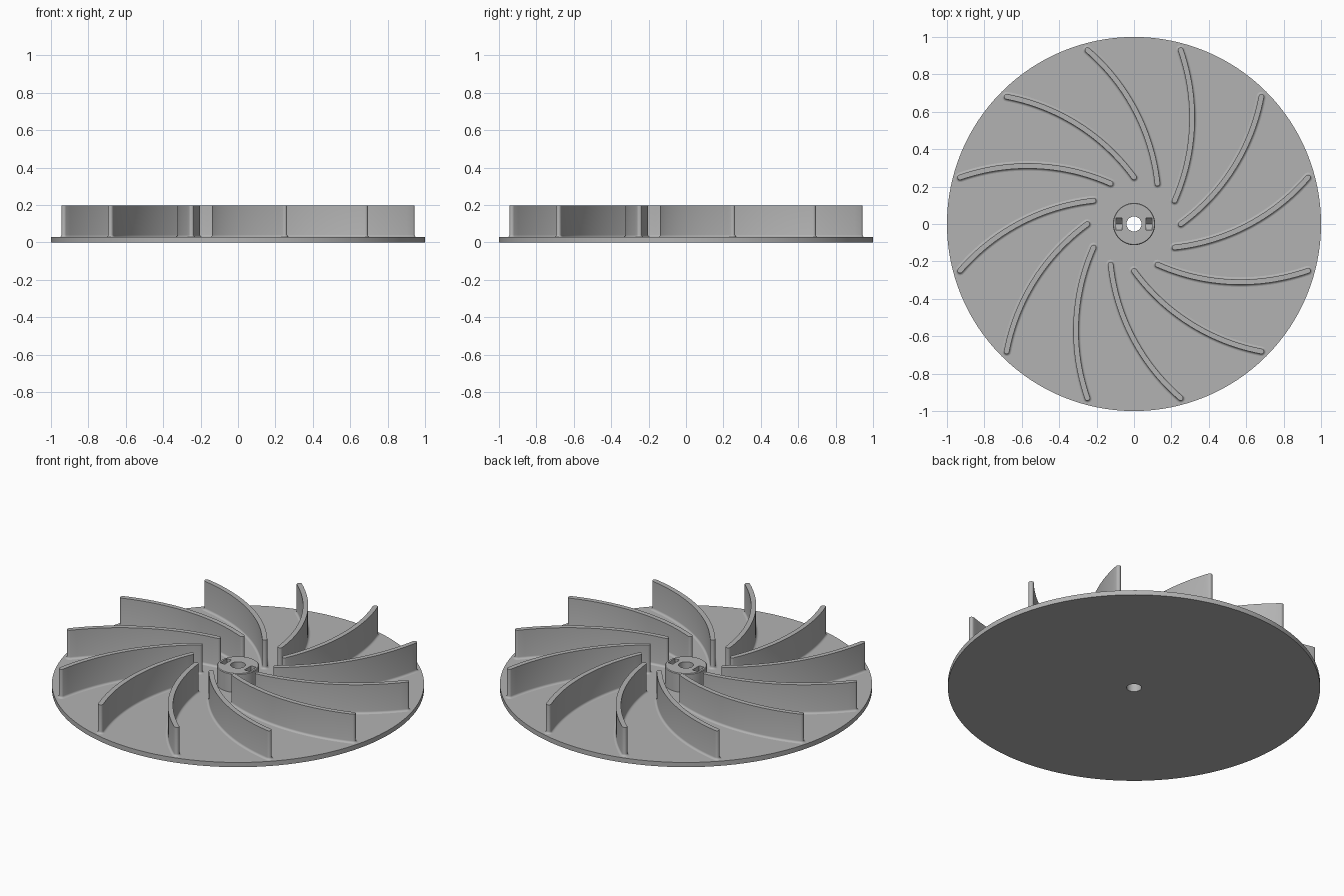
import bpy, bmesh
from math import sin, cos, pi, radians, atan2, asin
from mathutils import Vector, Matrix

if "Cube" in bpy.data.objects:
    bpy.data.objects.remove(bpy.data.objects["Cube"])

BLADES = 12
DISK_TOP, HUB_TOP, BLADE_TOP = 0.028, 0.14, 0.198
BORE = 0.04

grey = bpy.data.materials.new("plain grey")
grey.use_nodes = True
grey.diffuse_color = (0.45, 0.45, 0.45, 1)
grey.node_tree.nodes["Principled BSDF"].inputs["Base Color"].default_value = (0.45, 0.45, 0.45, 1)


def make_object(name, bm):
    bmesh.ops.recalc_face_normals(bm, faces=bm.faces)
    mesh = bpy.data.meshes.new(name)
    bm.to_mesh(mesh)
    bm.free()
    mesh.materials.append(grey)
    obj = bpy.data.objects.new(name, mesh)
    bpy.context.collection.objects.link(obj)
    return obj


def smooth(obj):
    bpy.ops.object.select_all(action="DESELECT")
    obj.select_set(True)
    bpy.context.view_layer.objects.active = obj
    bpy.ops.object.shade_smooth_by_angle(angle=radians(30))


def ring(name, profile, steps=128):
    """Turn a closed (radius, z) profile around the z axis."""
    bm = bmesh.new()
    verts = [bm.verts.new((r, 0, z)) for r, z in profile]
    edges = [bm.edges.new((v, verts[i - 1])) for i, v in enumerate(verts)]
    bmesh.ops.spin(bm, geom=verts + edges, cent=(0, 0, 0), axis=(0, 0, 1),
                   angle=2 * pi, steps=steps)
    bmesh.ops.remove_doubles(bm, verts=bm.verts, dist=0.0001)
    return make_object(name, bm)


def prism(name, outline, x0, x1):
    """Extrude a (y, z) outline along x."""
    bm = bmesh.new()
    face = bm.faces.new([bm.verts.new((x0, y, z)) for y, z in outline])
    new = bmesh.ops.extrude_face_region(bm, geom=[face])["geom"]
    bmesh.ops.translate(bm, vec=(x1 - x0, 0, 0),
                        verts=[v for v in new if isinstance(v, bmesh.types.BMVert)])
    return make_object(name, bm)


# Base disk and hub, both with the shaft bore
smooth(ring("base_disk", [(BORE, 0), (1, 0), (1, DISK_TOP), (BORE, DISK_TOP)]))
hub = ring("hub", [(BORE, DISK_TOP - 0.005), (0.113, DISK_TOP - 0.005),
                   (0.113, HUB_TOP - 0.004), (0.109, HUB_TOP), (BORE, HUB_TOP)], 64)

# Two V-bottomed pockets in the hub
pocket = [(-0.032, HUB_TOP + 0.02), (-0.032, HUB_TOP - 0.02), (0, HUB_TOP - 0.052),
          (0.032, HUB_TOP - 0.02), (0.032, HUB_TOP + 0.02)]
for side, name in ((1, "left"), (-1, "right")):
    cutter = prism(name + "_pocket_cutter", pocket, side * 0.064, side * 0.096)
    cutter.hide_render = True
    cutter.hide_set(True)
    cutter.display_type = "WIRE"
    cut = hub.modifiers.new(name + "_pocket", "BOOLEAN")
    cut.object = cutter
    cut.solver = "EXACT"
smooth(hub)

# Blade centre line: an arc from the inner to the outer end
start = Vector((0.25, 0))
end = Vector((cos(pi / 4), sin(pi / 4))) * 0.963
chord = end - start
bulge = 0.077
radius = chord.length ** 2 / (8 * bulge) + bulge / 2
right = Vector((chord.y, -chord.x)).normalized()
centre = (start + end) / 2 + right * (bulge - radius)
half = asin(chord.length / 2 / radius)
middle = atan2(right.y, right.x)


def blade_outline(width, arc_steps=24, cap_steps=8):
    """Rounded strip of the given half width along the arc."""
    angles = [middle - half + 2 * half * i / arc_steps for i in range(arc_steps + 1)]
    def at(a, r):
        return centre + Vector((cos(a), sin(a))) * r
    def cap(a, turn):
        return [at(a, radius) + Vector((cos(a + turn + pi * i / cap_steps),
                                        sin(a + turn + pi * i / cap_steps))) * width
                for i in range(1, cap_steps)]
    outer = [at(a, radius + width) for a in angles]
    inner = [at(a, radius - width) for a in reversed(angles)]
    return outer + cap(angles[-1], 0) + inner + cap(angles[0], pi)


def blade_mesh():
    bm = bmesh.new()
    thick, fillet = 0.014, 0.012
    # Sections: buried foot, quarter-round fillet, straight wall
    levels = [(DISK_TOP - 0.005, thick + fillet)]
    for i in range(5):
        t = pi / 2 * i / 4
        levels.append((DISK_TOP + fillet * (1 - cos(t)), thick + fillet * (1 - sin(t))))
    levels.append((BLADE_TOP, thick))
    loops = [[bm.verts.new((p.x, p.y, z)) for p in blade_outline(w)] for z, w in levels]
    for low, high in zip(loops, loops[1:]):
        for i in range(len(low)):
            bm.faces.new((low[i - 1], low[i], high[i], high[i - 1]))
    # Cap each end with quads across the strip and a fan-free rounded tip
    n = 25
    for loop in (loops[0], loops[-1]):
        outer, tip = loop[:n], loop[n:n + 7]
        inner, tail = loop[n + 7:2 * n + 7][::-1], loop[2 * n + 7:]
        for i in range(n - 1):
            bm.faces.new((outer[i], outer[i + 1], inner[i + 1], inner[i]))
        bm.faces.new([outer[-1]] + tip + [inner[-1]])
        bm.faces.new([inner[0]] + tail + [outer[0]])
    return bm


# Twelve swept blades sharing one mesh
first = make_object("blade_1", blade_mesh())
smooth(first)
for i in range(1, BLADES):
    blade = bpy.data.objects.new("blade_%d" % (i + 1), first.data)
    blade.matrix_world = Matrix.Rotation(2 * pi * i / BLADES, 4, "Z")
    bpy.context.collection.objects.link(blade)
